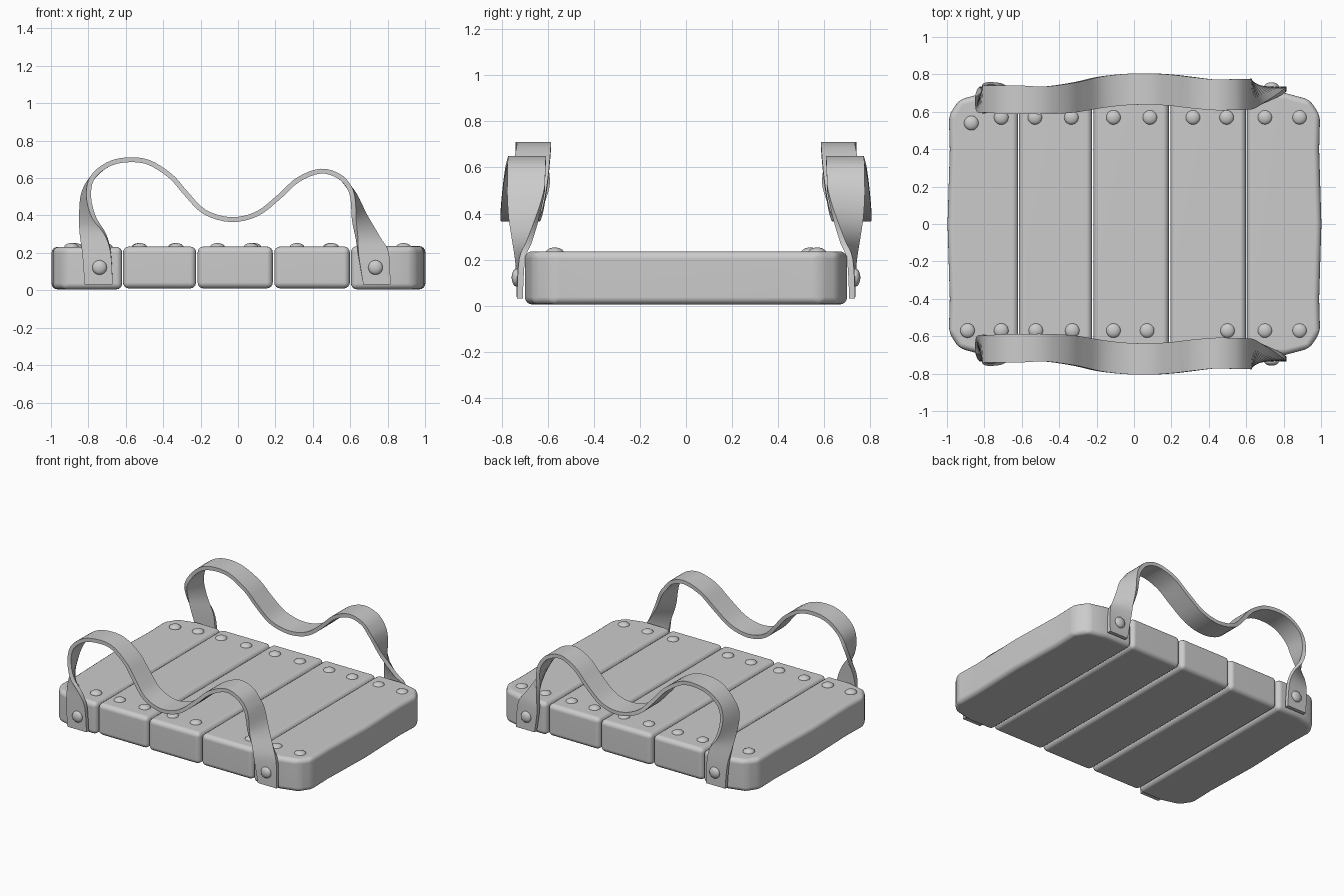
import bpy, bmesh, math
from mathutils import Vector, Matrix

if "Cube" in bpy.data.objects:
    bpy.data.objects.remove(bpy.data.objects["Cube"])

grey = bpy.data.materials.new("plain_grey")
grey.diffuse_color = (0.6, 0.6, 0.6, 1)
grey.use_nodes = True
grey.node_tree.nodes["Principled BSDF"].inputs["Base Color"].default_value = grey.diffuse_color


def finish(name, bm, angle):
    bmesh.ops.recalc_face_normals(bm, faces=bm.faces[:])
    me = bpy.data.meshes.new(name)
    bm.to_mesh(me)
    bm.free()
    me.materials.append(grey)
    me.shade_smooth()
    me.set_sharp_from_angle(angle=math.radians(angle))
    ob = bpy.data.objects.new(name, me)
    bpy.context.collection.objects.link(ob)
    return ob


# Planks: outline in plan, extruded and rounded on every edge
def plank(name, outline, z0, z1):
    bm = bmesh.new()
    face = bm.faces.new([bm.verts.new((x, y, z0)) for x, y in outline])
    top = bmesh.ops.extrude_face_region(bm, geom=[face])["geom"]
    for v in top:
        if isinstance(v, bmesh.types.BMVert):
            v.co.z = z1
    bmesh.ops.recalc_face_normals(bm, faces=bm.faces[:])
    edges = [e for e in bm.edges if e.calc_face_angle(0) > 0.3]
    bmesh.ops.bevel(bm, geom=edges, offset=0.032, segments=4,
                    profile=0.5, affect='EDGES', clamp_overlap=True)
    ob = finish(name, bm, 50)
    ob.modifiers.new("even_shading", 'WEIGHTED_NORMAL').keep_sharp = True


def end_outline(s, inner):
    # outer planks have cut-off corners on the outside
    half = [(inner, 0.70), (s * 0.80, 0.70), (s * 0.93, 0.665),
            (s * 0.985, 0.58), (s * 0.98, 0.40)]
    mid = [(s * 0.992, 0.0)]
    return half + mid + [(x, -y) for x, y in reversed(half)]


plank("plank_left", end_outline(-1.005, -0.619), 0.005, 0.232)
plank("plank_right", end_outline(1.01, 0.604), 0.005, 0.236)
for name, x0, x1, ya in (("plank_mid_left", -0.615, -0.224, 0.695),
                         ("plank_middle", -0.216, 0.186, 0.70),
                         ("plank_mid_right", 0.194, 0.598, 0.695)):
    plank(name, [(x0, -ya), (x1, -ya), (x1, ya), (x0, ya)], 0.01, 0.234)


# Rivets: flattened domes along an axis
def rivet(name, loc, facing_y=False):
    bm = bmesh.new()
    bmesh.ops.create_uvsphere(bm, u_segments=20, v_segments=10, radius=0.039)
    bmesh.ops.transform(bm, matrix=Matrix.Diagonal((1, 1, 0.55, 1)), verts=bm.verts[:])
    if facing_y:
        bmesh.ops.rotate(bm, matrix=Matrix.Rotation(math.pi / 2, 3, 'X'), verts=bm.verts[:])
    bmesh.ops.translate(bm, vec=loc, verts=bm.verts[:])
    finish(name, bm, 60)


back_x = (-0.87, -0.71, -0.53, -0.335, -0.11, 0.085, 0.315, 0.495, 0.70, 0.885)
front_x = (-0.89, -0.71, -0.525, -0.33, -0.11, 0.07, 0.50, 0.70, 0.885)
for x in back_x:
    rivet("back_rivet", (x, 0.57 - 0.03 * (x < -0.8), 0.231))
for x in front_x:
    rivet("front_rivet", (x, -0.57, 0.231))

# Strap: pairs of edge points, twisting from flat tabs to level handle
left_end = [(-0.67, -0.722, 0.03, -0.82, -0.722, 0.03),
            (-0.68, -0.726, 0.20, -0.832, -0.715, 0.20),
            (-0.71, -0.742, 0.30, -0.842, -0.68, 0.31),
            (-0.77, -0.752, 0.39, -0.838, -0.63, 0.42),
            (-0.798, -0.745, 0.50, -0.825, -0.595, 0.52)]
right_end = [(0.615, -0.775, 0.48, 0.63, -0.615, 0.50),
             (0.62, -0.765, 0.38, 0.68, -0.64, 0.40),
             (0.635, -0.745, 0.28, 0.755, -0.68, 0.28),
             (0.645, -0.728, 0.18, 0.805, -0.712, 0.20),
             (0.67, -0.722, 0.03, 0.815, -0.722, 0.03)]
# level part: x, z, outer y, inner y
handle = [(-0.78, 0.60, -0.74, -0.595), (-0.70, 0.67, -0.74, -0.59),
          (-0.60, 0.697, -0.74, -0.588), (-0.48, 0.685, -0.735, -0.587),
          (-0.36, 0.61, -0.75, -0.593), (-0.28, 0.52, -0.765, -0.603),
          (-0.18, 0.42, -0.788, -0.62), (-0.04, 0.378, -0.803, -0.635),
          (0.10, 0.408, -0.805, -0.638), (0.22, 0.50, -0.797, -0.63),
          (0.32, 0.59, -0.785, -0.618), (0.44, 0.637, -0.772, -0.608),
          (0.54, 0.61, -0.775, -0.61), (0.595, 0.55, -0.775, -0.612)]
rows = left_end + [(x, a, z, x, b, z) for x, z, a, b in handle] + right_end
rows = [(Vector(r[:3]), Vector(r[3:])) for r in rows]


def spline(p, t):
    a, b, c, d = p
    return 0.5 * (2 * b + (c - a) * t + (2 * a - 5 * b + 4 * c - d) * t * t
                  + (3 * b - a - 3 * c + d) * t ** 3)


def strap(name, side, steps=4, half=0.013):
    path = []
    n = len(rows)
    for i in range(n - 1):
        quad = [rows[min(max(i + k, 0), n - 1)] for k in (-1, 0, 1, 2)]
        for s in range(steps):
            path.append([spline([q[e] for q in quad], s / steps) for e in (0, 1)])
    path.append(list(rows[-1]))
    bm = bmesh.new()
    prev = None
    for i, (p, q) in enumerate(path):
        a, b = path[max(i - 1, 0)], path[min(i + 1, len(path) - 1)]
        nrm = (b[0] + b[1] - a[0] - a[1]).cross(q - p).normalized() * half
        ring = []
        for co in (p + nrm, q + nrm, q - nrm, p - nrm):
            ring.append(bm.verts.new((co.x, co.y * side, co.z)))
        if prev:
            for k in range(4):
                bm.faces.new((prev[k], prev[(k + 1) % 4], ring[(k + 1) % 4], ring[k]))
        else:
            bm.faces.new(ring)
        prev = ring
    bm.faces.new(prev)
    finish(name, bm, 45)


for side, label in ((1, "front"), (-1, "back")):
    strap(label + "_strap", side)
    for x in (-0.74, 0.735):
        rivet(label + "_strap_rivet", (x, -0.736 * side, 0.122), True)
